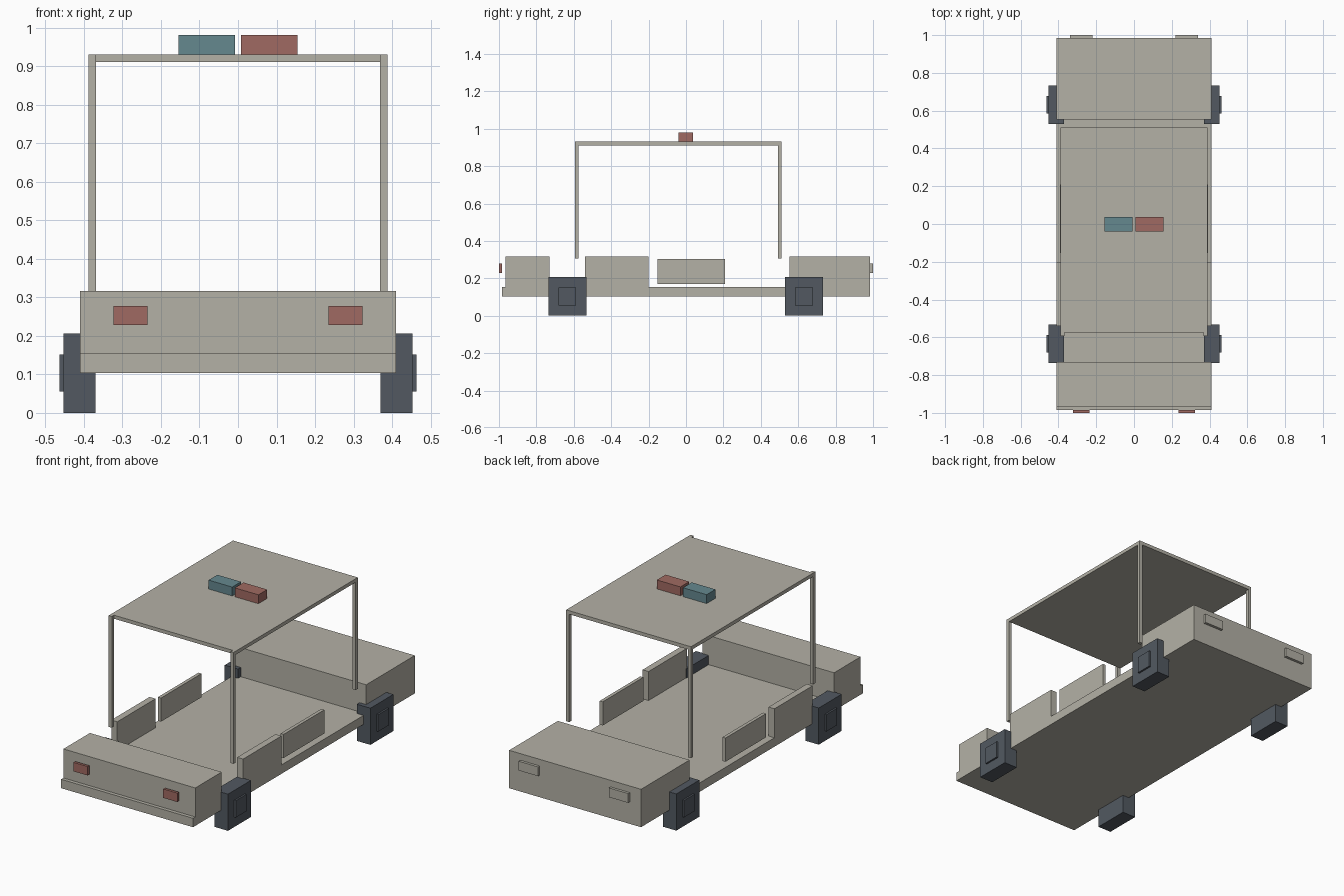
import bpy
import bmesh

if "Cube" in bpy.data.objects:
    bpy.data.objects.remove(bpy.data.objects["Cube"])


def srgb(r, g, b):
    """Convert 0-255 display colour to linear RGBA."""
    def lin(c):
        c /= 255
        return c / 12.92 if c <= 0.04045 else ((c + 0.055) / 1.055) ** 2.4
    return (lin(r), lin(g), lin(b), 1.0)


def material(name, rgb):
    mat = bpy.data.materials.new(name)
    mat.diffuse_color = srgb(*rgb)
    mat.use_nodes = True
    mat.node_tree.nodes["Principled BSDF"].inputs["Base Color"].default_value = mat.diffuse_color
    return mat


BEIGE = material("beige", (180, 177, 166))
DARK = material("dark_slate", (82, 89, 97))
RED = material("muted_red", (160, 106, 98))
BLUE = material("muted_teal", (101, 136, 143))


def box(name, x, y, z, mat):
    """Box between the given (low, high) limits on each axis."""
    bm = bmesh.new()
    bmesh.ops.create_cube(bm, size=1)
    for v in bm.verts:
        v.co = [lim[0] if c < 0 else lim[1] for c, lim in zip(v.co, (x, y, z))]
    mesh = bpy.data.meshes.new(name)
    bm.to_mesh(mesh)
    bm.free()
    mesh.materials.append(mat)
    obj = bpy.data.objects.new(name, mesh)
    bpy.context.collection.objects.link(obj)
    return obj


def pair(name, x, y, z, mat):
    """The same box on the right and, mirrored, on the left."""
    box(name + "_right", x, y, z, mat)
    box(name + "_left", (-x[1], -x[0]), y, z, mat)


# Body: floor slab, hood block and full-height rear block
W = (-0.41, 0.41)
box("floor", W, (-0.985, 0.553), (0.104, 0.154), BEIGE)
box("hood", W, (-0.965, -0.73), (0.154, 0.317), BEIGE)
box("trunk", W, (0.553, 0.985), (0.104, 0.317), BEIGE)

# Side panels and floating door panels
pair("side_panel", (0.373, 0.41), (-0.54, -0.20), (0.154, 0.317), BEIGE)
pair("door_panel", (0.372, 0.391), (-0.153, 0.208), (0.17, 0.303), BEIGE)

# Roof on four posts; the front posts stand just ahead of the roof edge
box("roof", (-0.388, 0.388), (-0.575, 0.51), (0.911, 0.931), BEIGE)
pair("front_post", (0.369, 0.388), (-0.594, -0.575), (0.305, 0.931), BEIGE)
pair("rear_post", (0.369, 0.388), (0.491, 0.51), (0.305, 0.911), BEIGE)

# Square wheels with hubs
for end, y in (("front", -0.634), ("rear", 0.631)):
    pair(end + "_wheel", (0.37, 0.453), (y - 0.102, y + 0.102), (0, 0.206), DARK)
    pair(end + "_hub", (0.453, 0.463), (y - 0.047, y + 0.047), (0.056, 0.151), DARK)

# Front lamps, rear lamps and roof beacons
pair("front_lamp", (0.235, 0.323), (-1.0, -0.985), (0.228, 0.278), RED)
pair("rear_lamp", (0.22, 0.34), (0.985, 1.0), (0.228, 0.28), BEIGE)
box("beacon_blue", (-0.155, -0.008), (-0.04, 0.038), (0.931, 0.981), BLUE)
box("beacon_red", (0.008, 0.155), (-0.04, 0.038), (0.931, 0.981), RED)
